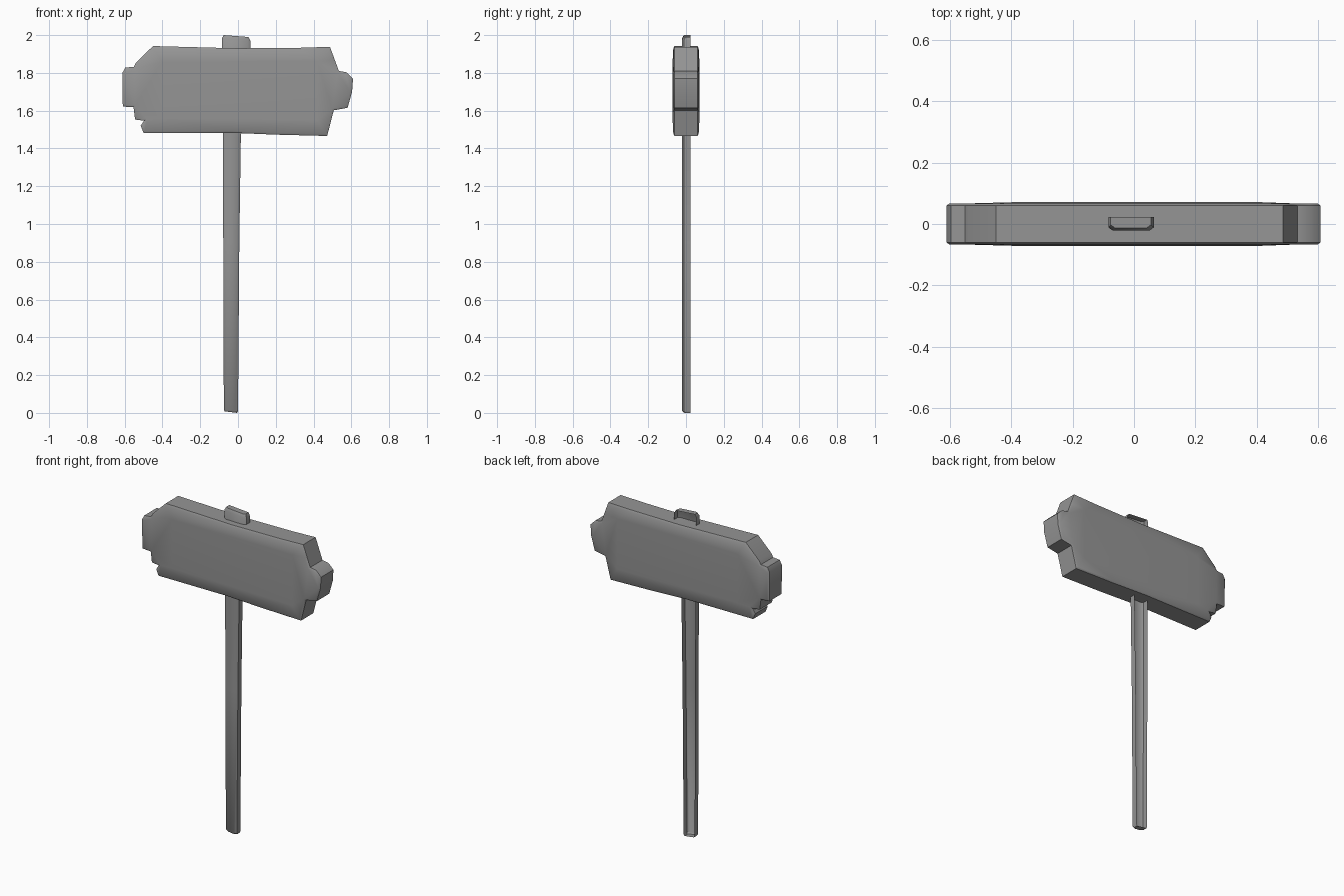
import bpy, bmesh
from mathutils import Vector

if "Cube" in bpy.data.objects:
    bpy.data.objects.remove(bpy.data.objects["Cube"])

grey = bpy.data.materials.new("dark_grey")
grey.diffuse_color = (.3, .3, .3, 1)
grey.use_nodes = True
grey.node_tree.nodes["Principled BSDF"].inputs["Base Color"].default_value = grey.diffuse_color


def finish(bm, name, angle):
    me = bpy.data.meshes.new(name)
    bm.to_mesh(me)
    bm.free()
    me.materials.append(grey)
    ob = bpy.data.objects.new(name, me)
    bpy.context.collection.objects.link(ob)
    bpy.ops.object.select_all(action='DESELECT')
    ob.select_set(True)
    bpy.context.view_layer.objects.active = ob
    bpy.ops.object.shade_smooth_by_angle(angle=angle)
    return ob


# Sign board: ragged outline (x, z), with end tabs and a broken lower left corner
outline = [(-.45, 1.942), (0, 1.93), (.33, 1.933), (.487, 1.938), (.512, 1.87), (.534, 1.81),
           (.575, 1.803), (.609, 1.77), (.604, 1.70), (.58, 1.615), (.507, 1.602),
           (.472, 1.466), (.2, 1.473), (-.04, 1.483), (-.5, 1.483), (-.515, 1.52),
           (-.498, 1.547), (-.545, 1.553), (-.553, 1.618), (-.61, 1.622),
           (-.612, 1.80), (-.597, 1.828), (-.552, 1.832), (-.54, 1.854)]
bulge = [(-.40, 1.86), (.42, 1.86), (.42, 1.55), (-.40, 1.56)]
HALF = .060

bm = bmesh.new()
front = [bm.verts.new((x, -HALF, z)) for x, z in outline]
back = [bm.verts.new((x, HALF, z)) for x, z in outline]
n = len(outline)
for i in range(n):
    j = (i + 1) % n
    bm.faces.new((front[i], front[j], back[j], back[i]))
caps = [bm.faces.new(front), bm.faces.new(back[::-1])]
bmesh.ops.recalc_face_normals(bm, faces=bm.faces[:])
# Chamfer both faces, then raise a gently bulged centre
for cap, s in zip(caps, (-1, 1)):
    bmesh.ops.inset_region(bm, faces=[cap], thickness=.010, use_even_offset=True)
    for v in cap.verts:
        v.co.y = s * (HALF + .007)
    edges = list(cap.edges)
    bmesh.ops.delete(bm, geom=[cap], context='FACES_ONLY')
    inner = [bm.verts.new((x, s * .071, z)) for x, z in bulge]
    edges += [bm.edges.new((inner[i], inner[(i + 1) % 4])) for i in range(4)]
    bmesh.ops.triangle_fill(bm, edges=edges, use_beauty=True, normal=Vector((0, s, 0)))
    if not any(all(v in inner for v in f.verts) for f in bm.faces):
        bm.faces.new(inner)
bmesh.ops.recalc_face_normals(bm, faces=bm.faces[:])
finish(bm, "sign_board", .72)

# Post: chamfered front shell, open at the back, widening into the peg on top
# Each ring: left x, right x, left z, right z, inset of the end bevel
rings = [(-.07, -.005, .008, 0, .008), (-.075, 0, .018, .010, 0), (-.078, .007, .9, .9, 0),
         (-.08, .015, 1.46, 1.46, 0), (-.084, .065, 1.86, 1.86, 0),
         (-.084, .065, 1.985, 1.972, 0), (-.076, .055, 2.0, 1.99, .008)]
bm = bmesh.new()
loops = []
for xl, xr, zl, zr, e in rings:
    section = [(xl, .023), (xl, -.011 + e), (xl + .014, -.021 + e),
               (xr - .014, -.021 + e), (xr, -.011 + e), (xr, .023)]
    loops.append([bm.verts.new((x, y, zl + (zr - zl) * (x - xl) / (xr - xl)))
                  for x, y in section])
for a, b in zip(loops, loops[1:]):
    for i in range(5):
        bm.faces.new((a[i], a[i + 1], b[i + 1], b[i]))
bm.faces.new(loops[0][::-1])
bm.faces.new(loops[-1])
finish(bm, "sign_post", .75)
